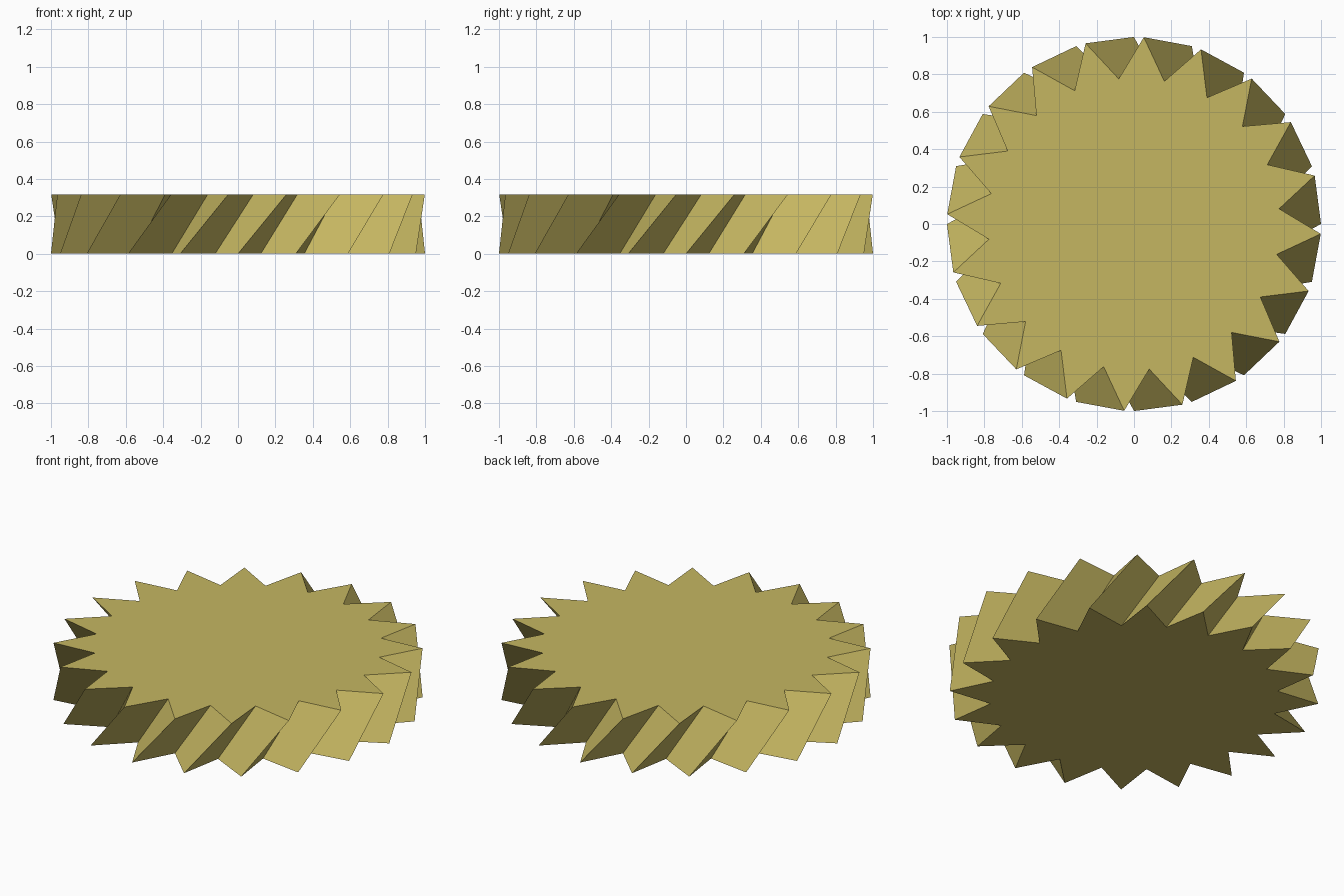
import bpy, bmesh
from math import cos, sin, radians

if "Cube" in bpy.data.objects:
    bpy.data.objects.remove(bpy.data.objects["Cube"])

TEETH = 20          # points on the star
R_TIP, R_VALLEY = 1.0, 0.78
HEIGHT = 0.317
TWIST = 15          # degrees from bottom to top

mat = bpy.data.materials.new("khaki_gold")
mat.diffuse_color = (0.56, 0.47, 0.12, 1)
mat.use_nodes = True
mat.node_tree.nodes["Principled BSDF"].inputs["Base Color"].default_value = mat.diffuse_color

bm = bmesh.new()


def star_ring(z, turn):
    """Star outline, alternating tips and valleys."""
    ring = []
    for i in range(2 * TEETH):
        r = R_VALLEY if i % 2 else R_TIP
        a = radians(i * 180 / TEETH + turn)
        ring.append(bm.verts.new((r * cos(a), r * sin(a), z)))
    return ring


# Twisted star prism: two caps and slanted teeth
bottom = star_ring(0, 0)
top = star_ring(HEIGHT, TWIST)
bm.faces.new(bottom[::-1])
bm.faces.new(top)
n = len(bottom)
for i in range(n):
    j = (i + 1) % n
    bm.faces.new((bottom[i], bottom[j], top[j], top[i]))

mesh = bpy.data.meshes.new("helical_gear")
bm.to_mesh(mesh)
bm.free()
mesh.materials.append(mat)
gear = bpy.data.objects.new("helical_gear", mesh)
bpy.context.collection.objects.link(gear)
